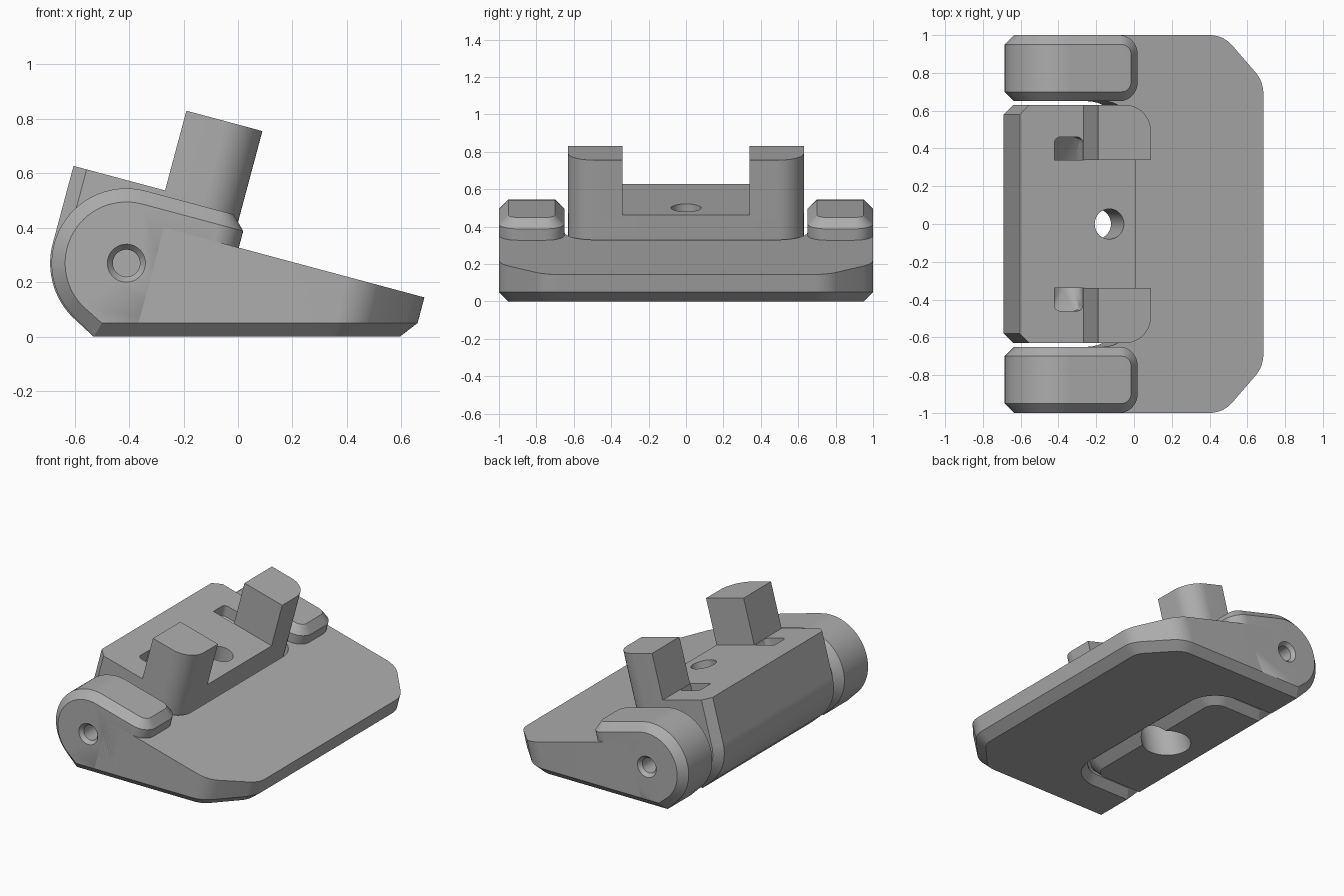
import bpy
import bmesh
from math import sin, cos, radians, pi
from mathutils import Vector

cube = bpy.data.objects.get("Cube")
if cube:
    bpy.data.objects.remove(cube, do_unlink=True)

grey = bpy.data.materials.new("plain grey")
grey.use_nodes = True
grey.diffuse_color = (0.42, 0.42, 0.42, 1)
grey.node_tree.nodes["Principled BSDF"].inputs["Base Color"].default_value = (0.42, 0.42, 0.42, 1)

# Tilted frame: origin on the hinge axis, u runs down the slope, v is normal to it
TILT = radians(15)
C, S = cos(TILT), sin(TILT)
PIN_X, PIN_Z = -0.41, 0.27
BEVEL = 0.05


def at(u, y, v):
    return Vector((PIN_X + C * u + S * v, y, PIN_Z - S * u + C * v))


def at_z(u, y, z):
    """Point at tilted coordinate u with a given world height."""
    return at(u, y, (z - PIN_Z + S * u) / C)


def arc(cu, cy, r, start, end, steps=10):
    angles = [radians(start + (end - start) * i / steps) for i in range(steps + 1)]
    return [(cu + r * cos(a), cy + r * sin(a)) for a in angles]


def both(points):
    """Add the copy mirrored in y."""
    return points + [(u, -y) for u, y in points]


def hull(name, points):
    """Solid convex part wrapped around the given points."""
    bm = bmesh.new()
    for p in points:
        bm.verts.new(p)
    bmesh.ops.remove_doubles(bm, verts=bm.verts, dist=0.0005)
    res = bmesh.ops.convex_hull(bm, input=bm.verts)
    junk = {g for g in res["geom_interior"] + res["geom_unused"] if isinstance(g, bmesh.types.BMVert)}
    bmesh.ops.delete(bm, geom=list(junk), context="VERTS")
    bmesh.ops.dissolve_limit(bm, angle_limit=radians(0.5), verts=bm.verts, edges=bm.edges)
    bmesh.ops.recalc_face_normals(bm, faces=bm.faces)
    mesh = bpy.data.meshes.new(name)
    bm.to_mesh(mesh)
    bm.free()
    mesh.materials.append(grey)
    obj = bpy.data.objects.new(name, mesh)
    bpy.context.scene.collection.objects.link(obj)
    return obj


def cut(obj, cutters):
    """Subtract the cutters, then discard them."""
    for c in cutters:
        c.hide_render = True
        mod = obj.modifiers.new("cut", "BOOLEAN")
        mod.operation, mod.solver, mod.object = "DIFFERENCE", "EXACT", c
    deps = bpy.context.evaluated_depsgraph_get()
    mesh = bpy.data.meshes.new_from_object(obj.evaluated_get(deps))
    obj.modifiers.clear()
    obj.data = mesh
    for c in cutters:
        bpy.data.objects.remove(c, do_unlink=True)


def finish(obj):
    bpy.ops.object.select_all(action="DESELECT")
    obj.select_set(True)
    bpy.context.view_layer.objects.active = obj
    bpy.ops.object.shade_smooth_by_angle(angle=radians(25))


# Wedge base with softened front corners and a bevelled underside
def base_outline(inset):
    r = 0.17 - inset
    edge = arc(0.795, 0.83, r, 90, 45) + arc(0.92, 0.69, r, 45, 0)
    return both([(0.1, 1 - inset)] + edge)


points = [at(u, y, 0.162) for u, y in base_outline(0)]
points += [at_z(u, y, BEVEL) for u, y in base_outline(0)]
points += [at_z(u, y, 0) for u, y in base_outline(BEVEL)]
base = hull("wedge_base", points)


# Socket for the clamp block, flared at the bottom
def socket_outline(grow):
    return both([(-0.4, 0.65 + grow)] + arc(0.215, 0.49, 0.16 + grow, 90, 0))


well = hull("socket_cutter", [at(u, y, v) for u, y in socket_outline(0) for v in (-0.6, 0.6)])
flare = hull("flare_cutter",
             [at_z(u, y, BEVEL) for u, y in socket_outline(0)]
             + [at_z(u, y, -BEVEL) for u, y in socket_outline(2 * BEVEL)])
cut(base, [well, flare])
finish(base)


# Hinge cheeks: round back, sloped top, rounded nose, bevels all round
def back_curve(r, y, start):
    return [at(u, y, v) for u, v in arc(0, 0, r, start, 240, 28)]


NOSE = 0.384
for side, label in ((1, "left"), (-1, "right")):
    mid = side * 0.825
    points = []
    for half, r, low in ((0.175, 0.225, BEVEL), (0.125, 0.275, 0)):
        for s in (-1, 1):
            y = mid + s * half
            points += back_curve(r, y, 90)
            points += [Vector((-0.5 if low else -0.53, y, low)), at_z(0.25, y, low)]
    for u, y in both(arc(NOSE - 0.1, 0.075, 0.1, 90, 0)):
        points += [at(u, mid + y, 0.225), at(u, mid + y, 0.02)]
    for u, y in both(arc(NOSE - 0.1, 0.075, BEVEL, 90, 0)):
        points.append(at(u, mid + y, 0.275))
    cheek = hull(label + "_hinge_cheek", points)
    bore = hull("bore_cutter", [at(u, side * y, v) for u, v in arc(0, 0, 0.05, 0, 360, 32)
                                for y in (0.6, 1.1)])
    sink = hull("sink_cutter",
                [at(u, side * 0.975, v) for u, v in arc(0, 0, 0.049, 0, 360, 32)]
                + [at(u, side * 1.025, v) for u, v in arc(0, 0, 0.091, 0, 360, 32)])
    cut(cheek, [bore, sink])
    finish(cheek)

# Clamp block between the cheeks
TOP, END, HALF = 0.295, 0.357, 0.63
points = []
for inset in (0, BEVEL):
    for s in (-1, 1):
        y = s * (HALF - BEVEL + inset)
        points += [at(-0.28 + inset, y, TOP)] + back_curve(0.28 - inset, y, 180)
        points.append(Vector((-0.5 if inset else -0.53, y, inset)))
for u, y in both(arc(END - 0.14, HALF - 0.14, 0.14, 90, 0)):
    points += [at(u, y, TOP), at_z(u, y, BEVEL)]
for u, y in both(arc(END - 0.14, HALF - 0.14, 0.09, 90, 0)):
    points.append(at_z(u, y, 0))
block = hull("clamp_block", points)

# Screw hole with a wide recess below, and a ramped pocket beside each post
cutters = []
for r, low, high in ((0.08, -0.5, 0.5), (0.15, -0.5, 0.03)):
    cutters.append(hull("screw_cutter", [at(u, y, v) for u, y in arc(0.21, 0, r, 0, 360, 40)
                                         for v in (low, high)]))
for s in (-1, 1):
    rim = arc(-0.06, 0.43, 0.03, 180, 90, 6) + arc(0.035, 0.43, 0.03, 90, 0, 6)
    rim += [(-0.09, 0.34), (0.065, 0.34)]
    pocket = [at(u, s * y, TOP + 0.05) for u, y in rim]
    pocket += [at(u, s * y, 0.22) for u, y in rim]
    pocket += [at(u, s * 0.34, 0.12) for u in (0, 0.065)]
    cutters.append(hull("pocket_cutter", pocket))
cut(block, cutters)
finish(block)

# Upright posts with one rounded outer corner
for side, label in ((1, "left"), (-1, "right")):
    outline = [(0.068, 0.34), (END, 0.34), (0.068, HALF)]
    outline += arc(END - 0.14, HALF - 0.14, 0.14, 90, 0, 14)
    post = hull(label + "_post", [at(u, side * y, v) for u, y in outline for v in (TOP - 0.02, 0.598)])
    finish(post)
